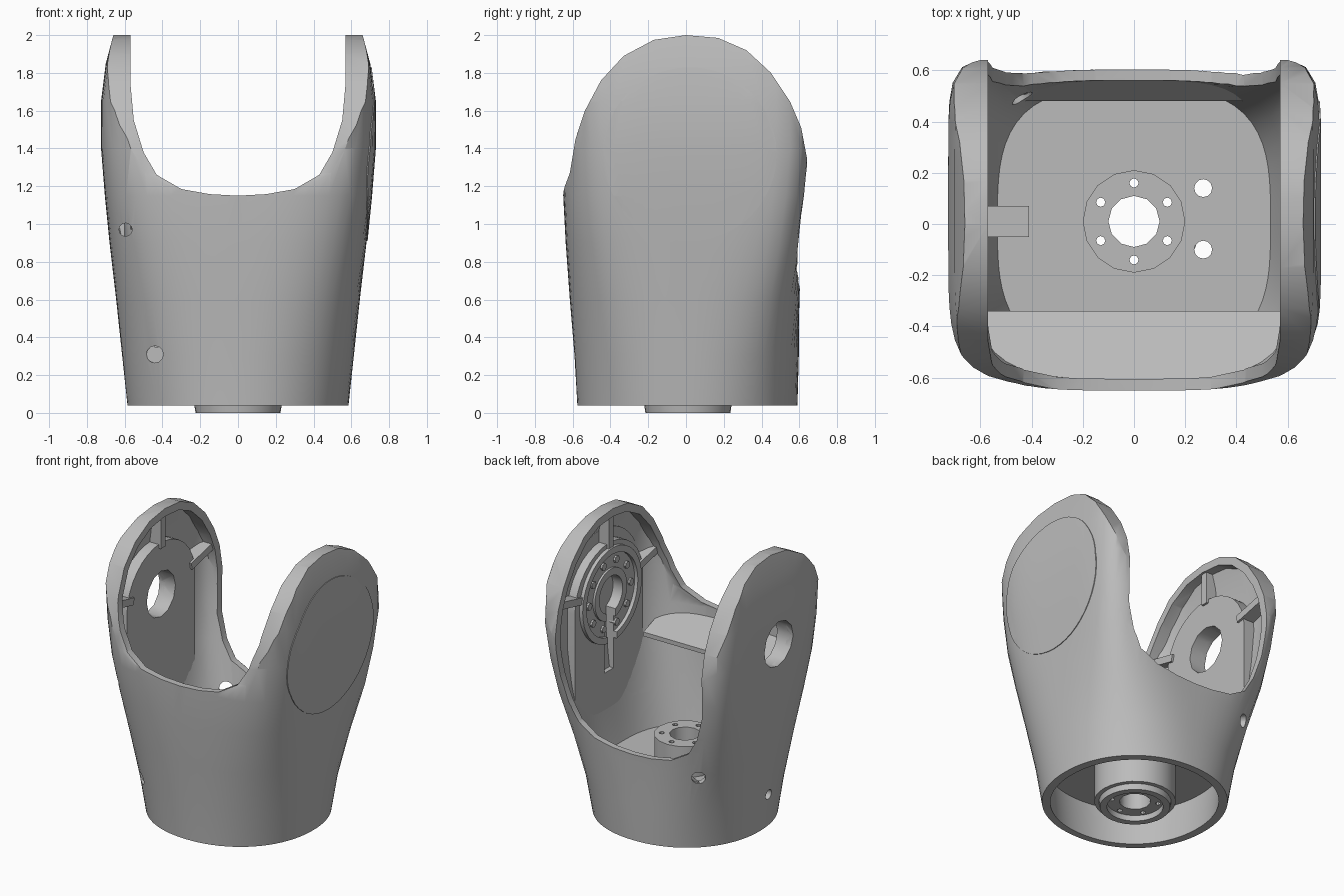
import bpy, bmesh, math
from mathutils import Matrix, Vector

if "Cube" in bpy.data.objects:
    bpy.data.objects.remove(bpy.data.objects["Cube"], do_unlink=True)

grey = bpy.data.materials.new("mid grey")
grey.use_nodes = True
grey.diffuse_color = (0.5, 0.5, 0.5, 1)
grey.node_tree.nodes["Principled BSDF"].inputs["Base Color"].default_value = (0.5, 0.5, 0.5, 1)
PIVOT = 1.39  # height of the fork axis


def finish(name, bm):
    bmesh.ops.recalc_face_normals(bm, faces=bm.faces[:])
    mesh = bpy.data.meshes.new(name)
    bm.to_mesh(mesh)
    bm.free()
    mesh.materials.append(grey)
    obj = bpy.data.objects.new(name, mesh)
    bpy.context.scene.collection.objects.link(obj)
    return obj


def loft(name, rings):
    bm = bmesh.new()
    loops = [[bm.verts.new(p) for p in ring] for ring in rings]
    for a, b in zip(loops, loops[1:]):
        for i in range(len(a)):
            j = (i + 1) % len(a)
            bm.faces.new((a[i], a[j], b[j], b[i]))
    bm.faces.new(loops[0][::-1])
    bm.faces.new(loops[-1])
    return finish(name, bm)


def prism(name, pts, axis, lo, hi):
    """Extrude a 2D outline along x or y."""
    place = (lambda p, d: (d, p[0], p[1])) if axis == "x" else (lambda p, d: (p[0], d, p[1]))
    return loft(name, [[place(p, d) for p in pts] for d in (lo, hi)])


def box(name, lo, hi):
    return prism(name, [(lo[1], lo[2]), (hi[1], lo[2]), (hi[1], hi[2]), (lo[1], hi[2])], "x", lo[0], hi[0])


def rod(name, start, end, r, r2=None, sides=32):
    a, b = Vector(start), Vector(end)
    bm = bmesh.new()
    turn = (b - a).to_track_quat("Z", "Y").to_matrix().to_4x4()
    bmesh.ops.create_cone(bm, cap_ends=True, segments=sides, radius1=r, radius2=r if r2 is None else r2,
                          depth=(b - a).length, matrix=Matrix.Translation((a + b) / 2) @ turn)
    return finish(name, bm)


def combine(obj, other, op="DIFFERENCE"):
    """Apply a boolean and discard the helper."""
    mod = obj.modifiers.new("cut", "BOOLEAN")
    mod.object, mod.operation, mod.solver = other, op, "EXACT"
    deps = bpy.context.evaluated_depsgraph_get()
    mesh = bpy.data.meshes.new_from_object(obj.evaluated_get(deps))
    obj.modifiers.clear()
    obj.data = mesh
    bpy.data.objects.remove(other, do_unlink=True)
    return obj


# Body sections: height, half width, front, back, squareness of front and back
SECTIONS = [(0.04, .585, -.575, .59, 2.1, 2.1), (0.3, .613, -.59, .597, 2.3, 2.4), (0.6, .645, -.615, .6, 2.7, 3.5),
            (0.9, .68, -.637, .615, 3.3, 6), (1.15, .705, -.65, .64, 4, 8), (1.4, .725, -.65, .66, 4.5, 9),
            (1.65, .725, -.65, .66, 5, 8), (1.85, .7, -.65, .66, 5, 7), (2.0, .66, -.65, .65, 5, 6),
            (2.1, .6, -.65, .65, 5, 5)]
# Side outline of the rounded fork arms
DOME = [(-.7, -.2), (-.66, 1.15), (-.615, 1.27), (-.585, 1.45), (-.535, 1.6), (-.45, 1.76), (-.33, 1.89),
        (-.17, 1.975), (0, 2.0), (.17, 1.985), (.32, 1.92), (.45, 1.8), (.55, 1.65), (.61, 1.51),
        (.64, 1.35), (.64, 1.25), (.7, -.2)]


def section(z, half, front, back, n_front, n_back, inset=0):
    ring = []
    a, b, mid = half - inset, (back - front) / 2 - inset, (back + front) / 2
    for i in range(80):
        t = math.tau * i / 80
        c, s = math.cos(t), math.sin(t)
        n = n_back if s > 0 else n_front
        r = (abs(c) ** n + abs(s) ** n) ** (-1 / n)
        ring.append((a * r * c, mid + b * r * s, z))
    return ring


def hull(name, inset=0.0, floor=None):
    """Outer body shrunk by inset; with a floor section it starts above the base."""
    rows = [floor] + SECTIONS[2:] if floor else SECTIONS
    body = loft(name, [section(*row, inset) for row in rows])
    k = 1 - 1.3 * inset / 0.64
    outline = [(y * k, 1.35 + (z - 1.35) * k if z > 1 else z) for y, z in DOME]
    return combine(body, prism("outline", outline, "x", -1, 1), "INTERSECT")


def saddle(drop, y0, y1):
    half = [(.57, 1.75), (.552, 1.55), (.5, 1.38), (.43, 1.26), (.3, 1.185), (.15, 1.158)]
    pts = [(x, z - drop) for x, z in half]
    pts = [(.57, 2.3)] + pts + [(0, 1.15 - drop)] + [(-x, z) for x, z in pts[::-1]] + [(-.57, 2.3)]
    return prism("saddle", pts, "y", y0, y1)


# Hollow shell with an open fork, low at the back and higher at the front
shell = hull("fork_shell")
combine(shell, hull("cavity", 0.042, (.35, .575, -.56, .575, 3.2, 3.2)))
combine(shell, loft("base_cavity", [section(z, h, -h, h + .01, 2.1, 2.1) for z, h in ((-.05, .52), (.3, .55))]))
combine(shell, saddle(0, -1, 0.1))
combine(shell, saddle(0.5, 0, 1))
combine(shell, rod("axle_hole", (-1, 0, PIVOT), (-.4, 0, PIVOT), .16, sides=12))
# Small screw holes through the walls and floor
for start, end, r in (((-.44, -1, .31), (-.44, -.4, .31), .045), ((-.595, -1, .97), (-.595, -.3, .97), .035),
                      ((-.75, .85, .58), (-.4, .45, .58), .045), ((-.9, -.05, .28), (-.56, -.05, .28), .035),
                      ((.27, .14, .1), (.27, .14, .5), .035), ((.27, -.1, .1), (.27, -.1, .5), .035)):
    combine(shell, rod("screw_hole", start, end, r, sides=12))
combine(shell, rod("hub_opening", (0, .01, .2), (0, .01, .5), .18))

# Central hub through the floor
hub = rod("base_hub", (0, .01, .04), (0, .01, .33), .26)
combine(hub, rod("collar", (0, .01, .3), (0, .01, .57), .2, sides=16), "UNION")
combine(hub, rod("lip", (0, .01, 0), (0, .01, .1), .225, .24), "UNION")
combine(hub, rod("bore", (0, .01, -.1), (0, .01, .7), .1, sides=12))
combine(hub, rod("recess", (0, .01, -.1), (0, .01, .04), .18))
for i in range(6):
    t = math.tau * i / 6 + math.pi / 2
    x, y = .15 * math.cos(t), .01 + .15 * math.sin(t)
    combine(hub, rod("pin_hole", (x, y, -.1), (x, y, .7), .018, sides=8))

# Inner arch plates and ribs of both arms
parts = [shell, hub]
for side, label in ((1, "left"), (-1, "right")):
    arch = [(-.38, .5), (.38, .5)] + [(.38 * math.cos(math.pi * i / 16), PIVOT + .36 * math.sin(math.pi * i / 16))
                                      for i in range(17)]
    plate = prism(label + "_arm_plate", arch, "x", *sorted((side * .6, side * .72)))
    combine(plate, hull("trim", 0.025), "INTERSECT")
    if side < 0:
        combine(plate, rod("axle_hole", (-1, 0, PIVOT), (-.4, 0, PIVOT), .16, sides=12))
    else:
        combine(plate, rod("key_round", (.5, 0, PIVOT), (.665, 0, PIVOT), .13, sides=24))
        combine(plate, box("key_slot", (.5, -.05, .85), (.66, .05, PIVOT)))
    parts.append(plate)
    for i, angle in enumerate((13, 90, 167)):
        rib = box(f"{label}_arm_rib_{i + 1}", (min(side * .585, side * .72), .33, -.025),
                  (max(side * .585, side * .72), .7, .025))
        rib.data.transform(Matrix.Translation((0, 0, PIVOT)) @ Matrix.Rotation(math.radians(angle), 4, "X"))
        parts.append(combine(rib, hull("trim", 0.025), "INTERSECT"))

# Bearing ring with pins on the left arm
ring = rod("bearing_ring", (.575, 0, PIVOT), (.63, 0, PIVOT), .33, sides=40)
combine(ring, rod("ring_hole", (.5, 0, PIVOT), (.7, 0, PIVOT), .285, sides=40))
inner_ring = rod("inner_ring", (.585, 0, PIVOT), (.63, 0, PIVOT), .18)
combine(inner_ring, rod("ring_hole", (.5, 0, PIVOT), (.7, 0, PIVOT), .13, sides=24))
for part in (ring, inner_ring):
    parts.append(combine(part, box("key_slot", (.5, -.05, .85), (.7, .05, PIVOT))))
for i in range(10):
    t = math.tau * (i + .5) / 10 + math.pi / 2
    y, z = .232 * math.cos(t), PIVOT + .232 * math.sin(t)
    parts.append(rod(f"bearing_pin_{i + 1}", (.585, y, z), (.63, y, z), .025, sides=8))

# Round cover following the outside of the left arm
cover = rod("arm_cover", (.66, .02, 1.37), (.8, .02, 1.37), .46, sides=48)
parts.append(combine(cover, hull("cover_skin", -0.005), "INTERSECT"))

# Sloped shelf at the front, ledge at the back, block on the floor
shelf = prism("front_shelf", [(-.64, 1.07), (-.34, .97), (-.34, 1.0), (-.64, 1.11)], "x", -.57, .57)
ledge = prism("back_ledge", [(.48, .34), (.59, .34), (.59, .645), (.575, .645), (.48, .5)], "x", -.55, .55)
block = box("floor_block", (-.6, -.05, .34), (-.41, .07, .5))
for part in (shelf, ledge, block):
    parts.append(combine(part, hull("trim", 0.015), "INTERSECT"))

bpy.ops.object.select_all(action="DESELECT")
for part in parts:
    part.select_set(True)
bpy.context.view_layer.objects.active = shell
bpy.ops.object.shade_smooth_by_angle(angle=math.radians(32))
